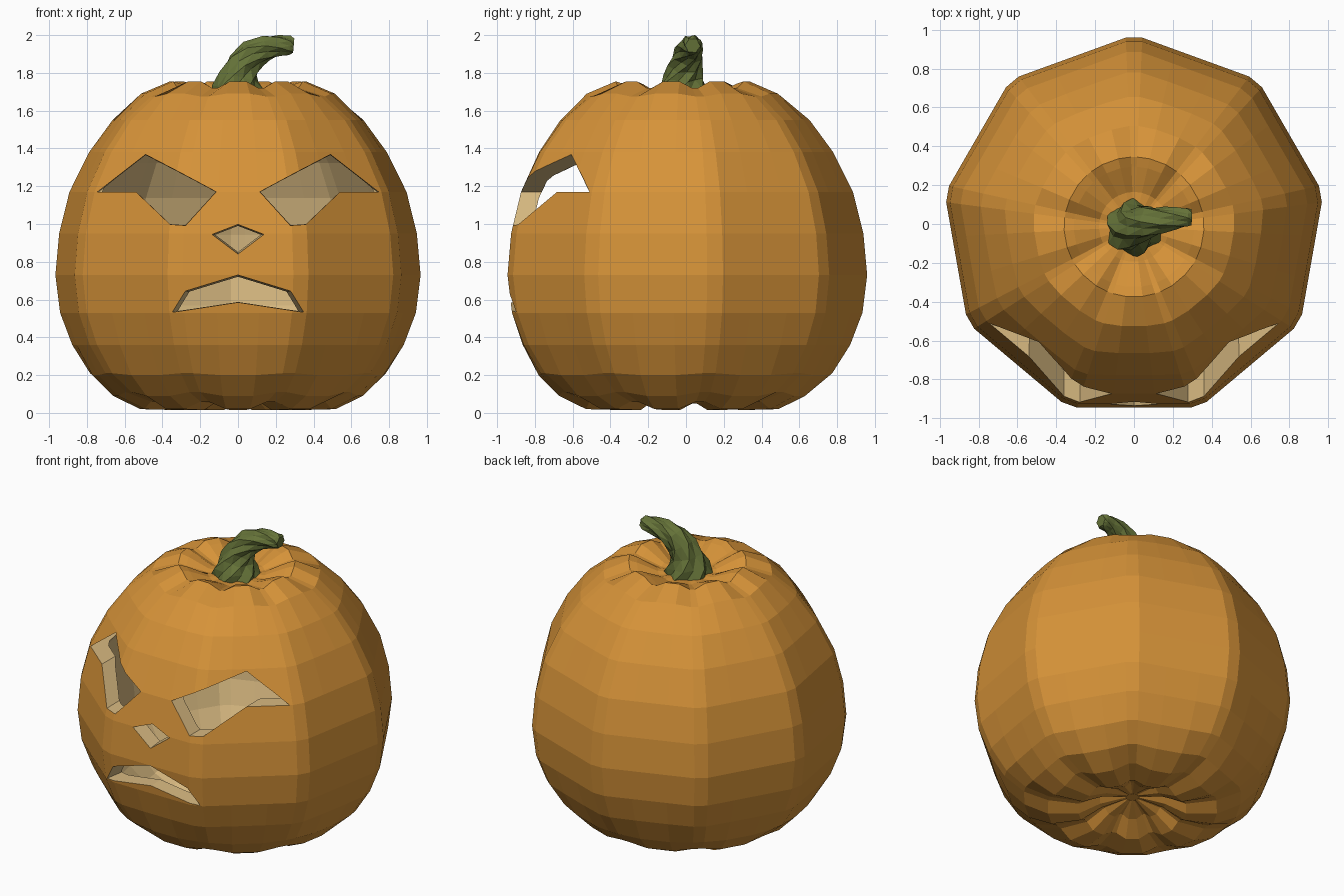
import bpy, bmesh, math
from mathutils import Vector

if "Cube" in bpy.data.objects:
    bpy.data.objects.remove(bpy.data.objects["Cube"])


def material(name, rgb):
    m = bpy.data.materials.new(name)
    m.diffuse_color = (*rgb, 1)
    m.use_nodes = True
    m.node_tree.nodes["Principled BSDF"].inputs["Base Color"].default_value = m.diffuse_color
    return m


ORANGE = material("orange_skin", (0.67, 0.29, 0.04))
TAN = material("tan_flesh", (0.69, 0.49, 0.22))
GREEN = material("green_stem", (0.13, 0.17, 0.04))


def make_object(name, bm, mats):
    me = bpy.data.meshes.new(name)
    bm.to_mesh(me)
    bm.free()
    for m in mats:
        me.materials.append(m)
    ob = bpy.data.objects.new(name, me)
    bpy.context.collection.objects.link(ob)
    return ob


def skin(bm, rings, mat=0, flip=False):
    """Join rings of points with quads and close both ends."""
    rows = [[bm.verts.new(p) for p in ring] for ring in rings]
    n = len(rows[0])
    faces = []
    for a, b in zip(rows, rows[1:]):
        for i in range(n):
            j = (i + 1) % n
            faces.append(bm.faces.new((a[i], a[j], b[j], b[i])))
    faces.append(bm.faces.new(rows[0][::-1]))
    faces.append(bm.faces.new(rows[-1]))
    for f in faces:
        f.material_index = mat
        if flip:
            f.normal_flip()


# Body profile: radius, height, lobe roundness, groove height offset
PROFILE = [
    (0.04, 0.12, 1, 0), (0.20, 0.08, 1, 0.03), (0.33, 0.015, 1, 0.035),
    (0.52, 0.02, 0.9, 0.04), (0.67, 0.09, 0.7, 0.02), (0.79, 0.20, 0.4, 0.01),
    (0.885, 0.36, 0.15, 0), (0.95, 0.53, 0, 0), (0.975, 0.73, 0, 0),
    (0.955, 0.95, 0, 0), (0.90, 1.17, 0, 0), (0.795, 1.38, 0.15, 0),
    (0.67, 1.55, 0.4, 0), (0.52, 1.69, 0.7, -0.015), (0.36, 1.755, 1, -0.035),
    (0.31, 1.74, 1, -0.035), (0.18, 1.68, 1, -0.01), (0.04, 1.67, 1, 0),
]
HALF = math.radians(17.5)


def body_ring(r, z, bulge, groove, scale):
    """Nine flat panels with narrow chamfered grooves between them."""
    pts = []
    for k in range(9):
        for off in (-17.5, -7, 7, 17.5):
            a = math.radians(off)
            flat = r * math.cos(HALF) / math.cos(a)
            rad = flat + (r - flat) * bulge
            t = math.radians(-90 + 40 * k) + a
            dz = groove if abs(off) > 10 else 0
            pts.append((rad * scale * math.cos(t),
                        rad * scale * math.sin(t) - 0.015,
                        0.87 + (z + dz - 0.87) * scale))
    return pts


bm = bmesh.new()
skin(bm, [body_ring(*p, 1.0) for p in PROFILE])
skin(bm, [body_ring(*p, 0.89) for p in PROFILE], mat=1, flip=True)  # hollow inside
body = make_object("pumpkin_body", bm, [ORANGE, TAN])

# Face openings: outline in x and z, depth range, scale at front and back
EYE = [(0.12, 1.17), (0.28, 0.995), (0.36, 1.0), (0.54, 1.17), (0.75, 1.17), (0.49, 1.37)]
NOSE = [(-0.14, 0.945), (0, 0.84), (0.14, 0.945), (0, 1.0)]
MOUTH = [(-0.36, 0.53), (0, 0.585), (0.36, 0.53), (0.28, 0.645), (0, 0.73), (-0.28, 0.645)]
bm = bmesh.new()


def opening(outline, y0, y1, s0, s1):
    c = sum((Vector(p) for p in outline), Vector((0, 0))) / len(outline)
    rings = []
    for y, s in ((y0, s0), (y1, s1)):
        pts = [c + (Vector(p) - c) * s for p in outline]
        rings.append([(p.x, y, p.y) for p in pts])
    skin(bm, rings, mat=1)


opening(EYE, -1.05, -0.25, 1.03, 0.96)
opening([(-x, z) for x, z in EYE][::-1], -1.05, -0.25, 1.03, 0.96)
opening(NOSE, -0.97, -0.7, 1.03, 0.72)
opening(MOUTH, -0.97, -0.7, 1.02, 0.82)
bmesh.ops.recalc_face_normals(bm, faces=bm.faces)
cutter = make_object("face_cutter", bm, [ORANGE, TAN])
cutter.hide_render = True
cutter.hide_viewport = True

mod = body.modifiers.new("carved_face", 'BOOLEAN')
mod.operation = 'DIFFERENCE'
mod.solver = 'EXACT'
mod.object = cutter

# Twisted ridged stem: centre, radius, lean of the ring toward +x
STEM = [
    ((0, -0.02, 1.66), 0.15, 0), ((0, -0.02, 1.72), 0.135, 5),
    ((0.005, -0.015, 1.78), 0.105, 15), ((0.03, -0.005, 1.845), 0.09, 32),
    ((0.08, 0.01, 1.90), 0.08, 50), ((0.15, 0.02, 1.932), 0.068, 72),
    ((0.22, 0.03, 1.945), 0.056, 85), ((0.275, 0.035, 1.946), 0.05, 95),
    ((0.295, 0.035, 1.944), 0.04, 95),
]
rings = []
for k, (c, r, lean) in enumerate(STEM):
    t = math.radians(lean)
    u = Vector((math.cos(t), 0, -math.sin(t)))
    v = Vector((0, 1, 0))
    ring = []
    for i in range(12):
        a = math.radians(30 * i + 22 * k)
        rr = r * (1.04 if i % 2 else 0.86)
        ring.append(Vector(c) + (u * math.cos(a) + v * math.sin(a)) * rr)
    rings.append(ring)
bm = bmesh.new()
skin(bm, rings)
bmesh.ops.recalc_face_normals(bm, faces=bm.faces)
bmesh.ops.triangulate(bm, faces=[f for f in bm.faces if len(f.verts) == 4])
make_object("stem", bm, [GREEN])
